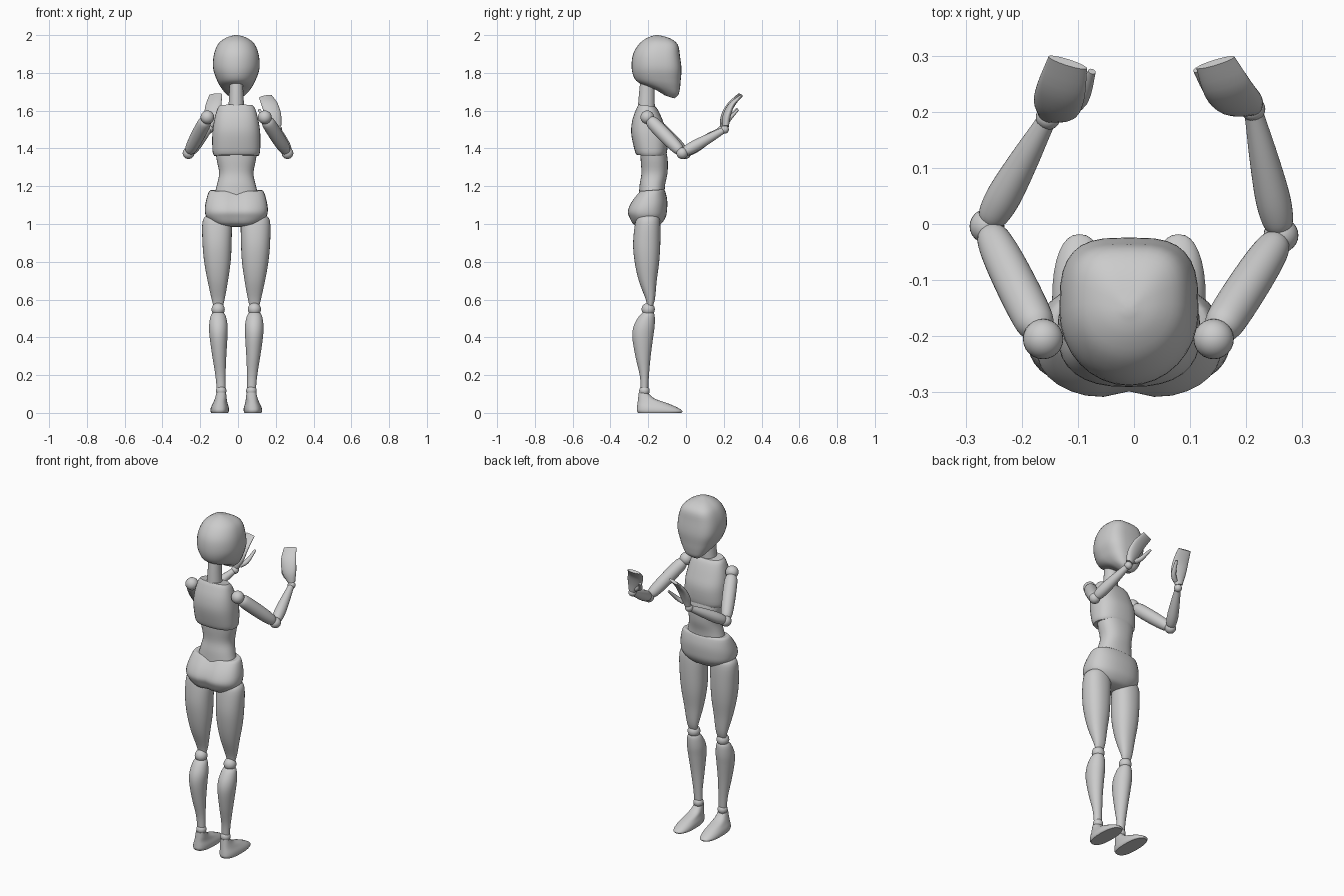
import bpy, bmesh, math
from mathutils import Vector

SEG = 32
CX = -0.009


def smooth_rows(rows, n=4):
    """Catmull-Rom interpolation of numeric rows."""
    out = []
    for i in range(len(rows) - 1):
        a, b, c, d = (rows[max(i - 1, 0)], rows[i], rows[i + 1],
                      rows[min(i + 2, len(rows) - 1)])
        for k in range(n):
            t = k / n
            out.append([q + 0.5 * t * (r - p + t * (2 * p - 5 * q + 4 * r - s
                        + t * (3 * (q - r) + s - p)))
                        for p, q, r, s in zip(a, b, c, d)])
    out.append(list(rows[-1]))
    return out


def skin(name, rings):
    bm = bmesh.new()
    vs = [[bm.verts.new(p) for p in ring] for ring in rings]
    for a, b in zip(vs, vs[1:]):
        for i in range(SEG):
            j = (i + 1) % SEG
            bm.faces.new((a[i], a[j], b[j], b[i]))
    bm.faces.new(vs[0][::-1])
    bm.faces.new(vs[-1])
    bmesh.ops.recalc_face_normals(bm, faces=bm.faces)
    me = bpy.data.meshes.new(name)
    bm.to_mesh(me)
    bm.free()
    me.shade_smooth()
    me.set_sharp_from_angle(angle=math.radians(40))
    ob = bpy.data.objects.new(name, me)
    bpy.context.collection.objects.link(ob)
    return ob


def power(v, e):
    return math.copysign(abs(v) ** e, v)


def body(name, rows, side=0, e_front=1.0, e_back=1.0, cleft=0.0):
    """Rows: back y, back z, front y, front z, half width, x offset."""
    rings = []
    for yb, zb, yf, zf, w, off in smooth_rows(rows):
        ring = []
        for i in range(SEG):
            a = 2 * math.pi * i / SEG
            s = math.sin(a)
            e = e_front if s > 0 else e_back
            x, t = w * power(math.cos(a), e), power(s, e)
            y = (yb + yf) / 2 + t * (yf - yb) / 2
            z = (zb + zf) / 2 + t * (zf - zb) / 2
            if s < 0:
                y += cleft * math.exp(-(x / 0.035) ** 2)
            ring.append((CX + side * off + x, y, z))
        rings.append(ring)
    return skin(name, rings)


def tube(name, rows, wide):
    """Rows: x, y, z, half width, half thickness along a bent path."""
    rows = smooth_rows(rows)
    rings = []
    for k, r in enumerate(rows):
        a, b = rows[max(k - 1, 0)], rows[min(k + 1, len(rows) - 1)]
        t = (Vector(b[:3]) - Vector(a[:3])).normalized()
        u = Vector(wide)
        u = (u - t * u.dot(t)).normalized()
        v = t.cross(u)
        rings.append([Vector(r[:3]) + u * r[3] * math.cos(q) + v * r[4] * math.sin(q)
                      for q in (2 * math.pi * i / SEG for i in range(SEG))])
    return skin(name, rings)


def limb(name, p, q, profile):
    p, q = Vector(p), Vector(q)
    return tube(name, [(*p.lerp(q, t), r, r) for t, r in profile], (0.8, 0.1, 0.6))


def ball(name, p, r):
    bpy.ops.mesh.primitive_uv_sphere_add(segments=24, ring_count=14, radius=r, location=p)
    bpy.context.object.name = name
    bpy.ops.object.shade_smooth()


# head with a flattened face, and neck
body("head", [
    (-.11, 1.68, -.062, 1.665, .03, 0), (-.17, 1.715, -.04, 1.685, .06, 0),
    (-.245, 1.745, -.032, 1.72, .086, 0), (-.275, 1.775, -.028, 1.76, .105, 0),
    (-.288, 1.83, -.024, 1.82, .123, 0), (-.28, 1.9, -.032, 1.89, .119, 0),
    (-.245, 1.957, -.044, 1.95, .096, 0), (-.2, 1.988, -.085, 1.983, .055, 0),
    (-.16, 2.0, -.145, 2.0, .008, 0)], e_front=0.62)
body("neck", [(-.256, 1.6, -.165, 1.6, .043, 0), (-.248, 1.7, -.166, 1.7, .037, 0),
              (-.238, 1.79, -.165, 1.79, .036, 0)])

# torso
body("chest", [
    (-.26, 1.365, -.112, 1.358, .118, 0), (-.272, 1.39, -.1, 1.385, .126, 0),
    (-.29, 1.48, -.098, 1.47, .127, 0), (-.284, 1.55, -.12, 1.54, .118, 0),
    (-.263, 1.61, -.146, 1.6, .102, 0), (-.25, 1.632, -.163, 1.622, .088, 0)],
    e_front=0.8, e_back=0.8)
body("abdomen", [
    (-.242, 1.4, -.108, 1.4, .112, 0), (-.24, 1.34, -.097, 1.34, .104, 0),
    (-.236, 1.27, -.098, 1.27, .091, 0), (-.245, 1.21, -.11, 1.21, .102, 0),
    (-.25, 1.15, -.115, 1.15, .118, 0)], e_front=0.85, e_back=0.9)
body("pelvis", [
    (-.25, .988, -.17, .985, .06, 0), (-.285, 1.0, -.135, .998, .115, 0),
    (-.304, 1.035, -.108, 1.035, .157, 0), (-.312, 1.07, -.1, 1.08, .167, 0),
    (-.29, 1.12, -.1, 1.13, .16, 0), (-.25, 1.17, -.112, 1.178, .143, 0),
    (-.238, 1.172, -.125, 1.182, .12, 0)], e_front=0.85, e_back=0.8, cleft=0.014)

# legs
for side, tag in ((-1, "left"), (1, "right")):
    body(tag + "_thigh", [
        (-.21, 1.055, -.19, 1.055, .01, .098), (-.25, 1.045, -.15, 1.045, .055, .1),
        (-.268, 1.01, -.137, 1.01, .077, .102), (-.28, .9, -.136, .9, .077, .102),
        (-.272, .8, -.142, .8, .07, .1), (-.25, .7, -.155, .7, .054, .098),
        (-.213, .6, -.165, .6, .034, .096), (-.204, .555, -.18, .555, .022, .096)],
        side, 0.9, 0.9)
    ball(tag + "_knee", (CX + side * .096, -.2, .548), .035)
    body(tag + "_shin", [
        (-.225, .535, -.175, .535, .025, .096), (-.25, .51, -.166, .515, .04, .096),
        (-.277, .46, -.166, .46, .049, .095), (-.284, .4, -.174, .4, .047, .094),
        (-.268, .3, -.187, .3, .037, .09), (-.245, .2, -.196, .2, .027, .084),
        (-.24, .13, -.2, .13, .023, .081)], side)
    ball(tag + "_ankle", (CX + side * .08, -.22, .117), .028)
    body(tag + "_foot", [
        (-.254, 0, -.024, 0, .045, .088), (-.26, .012, -.019, .01, .049, .088),
        (-.259, .03, -.045, .028, .047, .087), (-.256, .055, -.095, .05, .038, .085),
        (-.253, .08, -.165, .075, .031, .082), (-.25, .108, -.195, .1, .026, .08)],
        side, 0.85, 0.8)

# arms: shoulder, elbow, wrist, then hand path, palm width direction and thumb
arms = {
    "left": ((-.162, -.205, 1.565), (-.262, -.004, 1.375), (-.153, .19, 1.5),
             [(-.152, .198, 1.515), (-.14, .208, 1.57), (-.13, .238, 1.63),
              (-.118, .288, 1.685)], (.94, -.33, .05),
             [(-.125, .2, 1.53), (-.095, .222, 1.555), (-.075, .272, 1.61)]),
    "right": ((.142, -.205, 1.565), (.262, -.02, 1.375), (.212, .205, 1.5),
              [(.21, .21, 1.515), (.19, .215, 1.57), (.168, .24, 1.63),
               (.145, .288, 1.675)], (.95, .22, .12),
              [(.182, .212, 1.53), (.145, .228, 1.555), (.112, .275, 1.605)]),
}
palm = [(.021, .017), (.041, .02), (.044, .015), (.036, .008)]
for tag, (sh, el, wr, path, wide, thumb) in arms.items():
    ball(tag + "_shoulder", sh, .036)
    limb(tag + "_upper_arm", sh, el, [(.08, .026), (.16, .035), (.4, .037),
                                      (.7, .035), (.88, .03), (.95, .022)])
    ball(tag + "_elbow", el, .031)
    limb(tag + "_forearm", el, wr, [(.04, .02), (.12, .028), (.3, .031),
                                    (.6, .026), (.88, .019), (.97, .017)])
    ball(tag + "_wrist", wr, .022)
    tube(tag + "_hand", [(*p, *s) for p, s in zip(path, palm)], wide)
    tube(tag + "_thumb", [(*p, *s) for p, s in
                          zip(thumb, [(.013, .013), (.014, .012), (.007, .006)])], wide)
